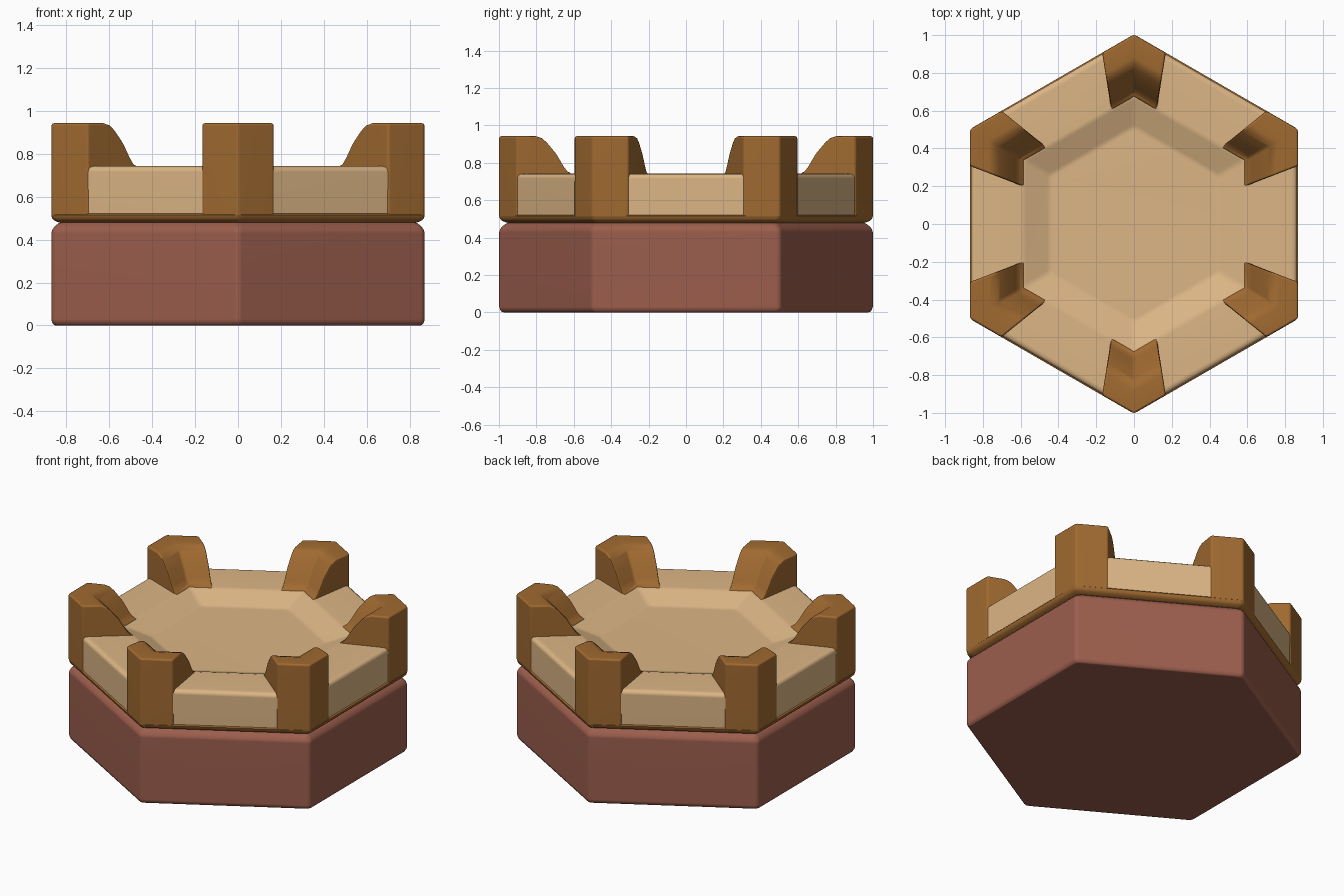
import bpy, bmesh
from math import sin, cos, pi, radians, tan
from mathutils import Vector

cube = bpy.data.objects.get("Cube")
if cube:
    bpy.data.objects.remove(cube)


def material(name, rgb):
    m = bpy.data.materials.new(name)
    m.use_nodes = True
    m.diffuse_color = (*rgb, 1)
    m.node_tree.nodes["Principled BSDF"].inputs["Base Color"].default_value = (*rgb, 1)
    return m


BRICK = material("brick red", (0.333, 0.112, 0.074))
WOOD = material("warm brown", (0.352, 0.144, 0.030))
SAND = material("light tan", (0.715, 0.465, 0.235))


def finish(name, bm, mat, bevel=0):
    bmesh.ops.recalc_face_normals(bm, faces=bm.faces)
    mesh = bpy.data.meshes.new(name)
    bm.to_mesh(mesh)
    bm.free()
    mesh.materials.append(mat)
    ob = bpy.data.objects.new(name, mesh)
    bpy.context.collection.objects.link(ob)
    bpy.ops.object.select_all(action="DESELECT")
    ob.select_set(True)
    bpy.context.view_layer.objects.active = ob
    if bevel:
        b = ob.modifiers.new("rounded edges", "BEVEL")
        b.width, b.segments = bevel, 2
        b.limit_method, b.angle_limit = "ANGLE", radians(42)
        bpy.ops.object.modifier_apply(modifier=b.name)
    bpy.ops.object.shade_smooth_by_angle(angle=radians(50))
    w = ob.modifiers.new("weighted normals", "WEIGHTED_NORMAL")
    w.keep_sharp = True
    return ob


def rounded_hexagon(r, cut=0.02):
    """Outline with a corner on each of six directions, each softly rounded."""
    corners = [Vector((sin(k * pi / 3), cos(k * pi / 3))) * r for k in range(6)]
    out = []
    for k, c in enumerate(corners):
        back, ahead = corners[k - 1] - c, corners[(k + 1) % 6] - c
        out += [c + back.normalized() * cut,
                c * (1 - 0.268 * cut / r),
                c + ahead.normalized() * cut]
    return out


def hex_loft(name, profile, mat):
    """Stack hexagonal rings through (radius, height) pairs and cap both ends."""
    bm = bmesh.new()
    rings = [[bm.verts.new((p.x, p.y, z)) for p in rounded_hexagon(r)] for r, z in profile]
    for a, b in zip(rings, rings[1:]):
        for i in range(len(a)):
            j = (i + 1) % len(a)
            bm.faces.new((a[i], a[j], b[j], b[i]))
    bm.faces.new(rings[0])
    bm.faces.new(rings[-1])
    return finish(name, bm, mat)


# Heavy lower block with a rounded shoulder
hex_loft("base", [(0.98, 0), (0.992, 0.004), (1.0, 0.016), (1.004, 0.03), (1.004, 0.43),
                  (0.998, 0.447), (0.985, 0.462), (0.965, 0.476), (0.94, 0.484)], BRICK)

# Thin band above the groove
hex_loft("lower_band", [(0.94, 0.474), (0.967, 0.481), (0.988, 0.489), (1.0, 0.50),
                        (1.004, 0.515), (0.998, 0.521), (0.97, 0.522)], WOOD)

# Tray with a flat rim and a shallow basin
hex_loft("tray", [(0.995, 0.51), (0.997, 0.715), (0.993, 0.73), (0.98, 0.739),
                  (0.96, 0.742), (0.69, 0.742), (0.66, 0.735),
                  (0.53, 0.685), (0.50, 0.68)], SAND)

# Six corner posts: a chevron section whose inner side slopes down to the rim
POST = [(1.003, 0.505), (1.003, 0.942), (0.885, 0.942), (0.85, 0.932), (0.82, 0.908),
        (0.767, 0.85), (0.722, 0.78), (0.70, 0.753), (0.67, 0.74), (0.70, 0.6), (0.70, 0.505)]
bm = bmesh.new()
for k in range(6):
    ang = k * pi / 3
    radial, side = Vector((sin(ang), cos(ang), 0)), Vector((cos(ang), -sin(ang), 0))
    rows = []
    for r, z in POST:
        half = 0.12 + 0.145 * (r - 0.67)
        rows.append([bm.verts.new(radial * (r - abs(t) * half * tan(pi / 6))
                                  + side * (t * half) + Vector((0, 0, z)))
                     for t in (-1, 0, 1)])
    for i, a in enumerate(rows):
        b = rows[(i + 1) % len(rows)]
        for j in range(2):
            bm.faces.new((a[j], a[j + 1], b[j + 1], b[j]))
    for j in (0, 2):
        bm.faces.new([row[j] for row in rows])
finish("corner_posts", bm, WOOD, bevel=0.012)
